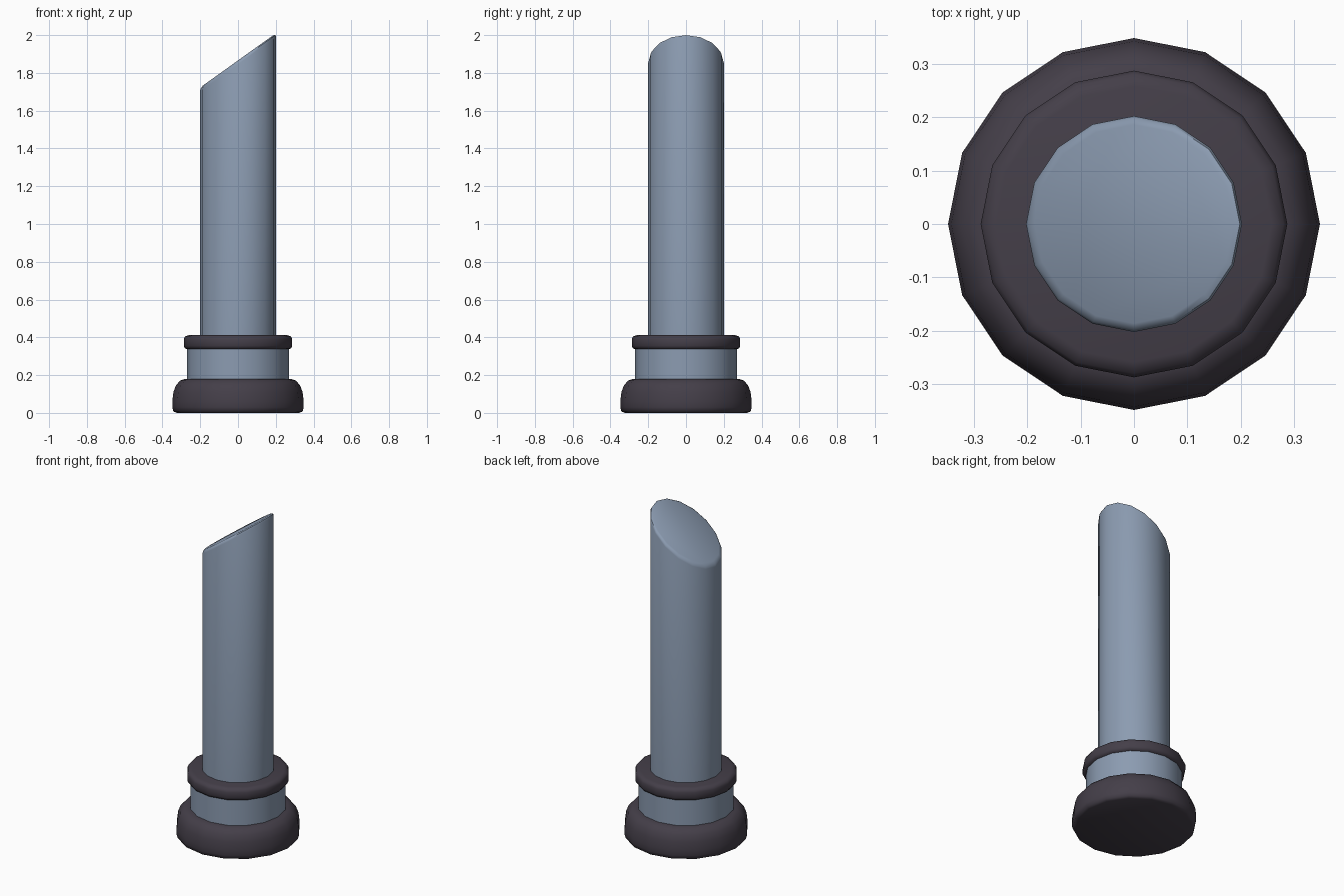
import bpy, bmesh, math

if "Cube" in bpy.data.objects:
    bpy.data.objects.remove(bpy.data.objects["Cube"])

SIDES = 16


def material(name, rgb):
    m = bpy.data.materials.new(name)
    m.diffuse_color = (*rgb, 1)
    m.use_nodes = True
    m.node_tree.nodes["Principled BSDF"].inputs["Base Color"].default_value = m.diffuse_color
    return m


steel = material("blue_grey", (0.26, 0.33, 0.44))
dark = material("dark_grey", (0.058, 0.049, 0.066))


def lathe(name, profile, mat, slope=0.0, slope_from=99.0):
    """Closed solid of revolution; rings above slope_from are sheared along x."""
    bm = bmesh.new()
    rings = []
    for r, z in profile:
        ring = []
        for i in range(SIDES):
            a = 2 * math.pi * i / SIDES
            x, y = r * math.cos(a), r * math.sin(a)
            ring.append(bm.verts.new((x, y, z + (slope * x if z > slope_from else 0))))
        rings.append(ring)
    for lo, hi in zip(rings, rings[1:]):
        for i in range(SIDES):
            j = (i + 1) % SIDES
            bm.faces.new((lo[i], lo[j], hi[j], hi[i]))
    bm.faces.new(rings[0][::-1])
    bm.faces.new(rings[-1])
    me = bpy.data.meshes.new(name)
    bm.to_mesh(me)
    bm.free()
    ob = bpy.data.objects.new(name, me)
    bpy.context.collection.objects.link(ob)
    me.materials.append(mat)
    bpy.ops.object.select_all(action='DESELECT')
    ob.select_set(True)
    bpy.context.view_layer.objects.active = ob
    bpy.ops.object.shade_smooth_by_angle(angle=math.radians(50))
    return ob


# Rounded foot
lathe("base", [(0.325, 0), (0.342, 0.008), (0.348, 0.03), (0.348, 0.06),
               (0.342, 0.11), (0.328, 0.147), (0.305, 0.172), (0.28, 0.18)], dark)

# Neck between foot and ring
lathe("collar", [(0.27, 0.16), (0.27, 0.36)], steel)

# Rounded ring
lathe("ring", [(0.262, 0.336), (0.28, 0.341), (0.287, 0.355), (0.287, 0.39),
               (0.28, 0.405), (0.258, 0.412)], dark)

# Tall shaft with a slanted, softly bevelled top
lathe("shaft", [(0.202, 0.39), (0.202, 1.846), (0.198, 1.858), (0.186, 1.866)],
      steel, slope=0.716, slope_from=1.0)
